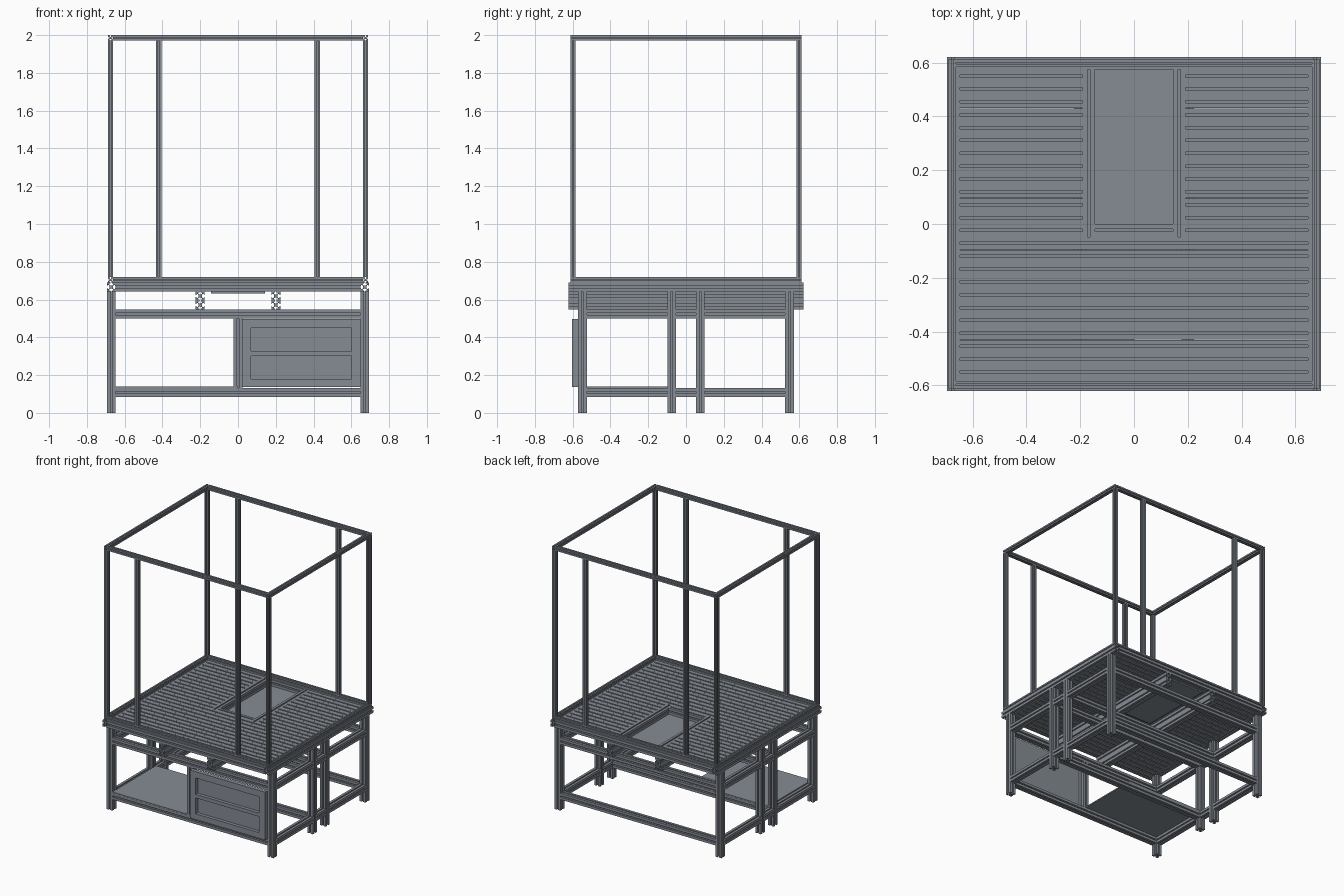
import bpy, bmesh
from mathutils import Matrix, Vector

if "Cube" in bpy.data.objects:
    bpy.data.objects.remove(bpy.data.objects["Cube"])

U = 0.0475      # heavy profile width
T = 0.0285      # light profile width

# dark steel grey for every part
METAL = bpy.data.materials.new("dark_grey_metal")
METAL.diffuse_color = (0.24, 0.265, 0.30, 1)
METAL.use_nodes = True
METAL.node_tree.nodes["Principled BSDF"].inputs["Base Color"].default_value = METAL.diffuse_color


def slot_profile():
    # one side of a slotted square profile (half width 1), turned four times
    side = [(1, -1), (1, -.2), (.8, -.2), (.8, -.45), (.6, -.45), (.38, -.22),
            (.38, .22), (.6, .45), (.8, .45), (.8, .2), (1, .2)]
    pts = []
    for c, s in ((1, 0), (0, 1), (-1, 0), (0, -1)):
        pts += [(x * c - y * s, x * s + y * c) for x, y in side]
    return pts


PROFILE = slot_profile()


def beam(name, axis, a, b, p, q, w=U):
    """Slotted beam along an axis from a to b; p, q are the two other coordinates in x, y, z order."""
    bm = bmesh.new()

    def place(u, v, t):
        u, v = p + u * w / 2, q + v * w / 2
        return {'x': (t, u, v), 'y': (u, t, v), 'z': (u, v, t)}[axis]

    lo = [bm.verts.new(place(u, v, a)) for u, v in PROFILE]
    hi = [bm.verts.new(place(u, v, b)) for u, v in PROFILE]
    n = len(lo)
    bm.faces.new(lo)
    bm.faces.new(hi)
    for i in range(n):
        j = (i + 1) % n
        bm.faces.new((lo[i], lo[j], hi[j], hi[i]))
    bmesh.ops.recalc_face_normals(bm, faces=bm.faces)
    return finish(name, bm)


def box(name, x0, x1, y0, y1, z0, z1):
    bm = bmesh.new()
    lo, hi = Vector((x0, y0, z0)), Vector((x1, y1, z1))
    m = Matrix.Translation((lo + hi) / 2) @ Matrix.Diagonal((*(hi - lo), 1))
    bmesh.ops.create_cube(bm, size=1, matrix=m)
    return finish(name, bm)


def finish(name, bm):
    me = bpy.data.meshes.new(name)
    bm.to_mesh(me)
    bm.free()
    me.materials.append(METAL)
    ob = bpy.data.objects.new(name, me)
    bpy.context.collection.objects.link(ob)
    return ob


LX, LEG_Y = 0.671, (-0.549, -0.0755, 0.0755, 0.549)
IN_X = LX - U / 2           # inner side of the legs
TOP = 0.69 - U              # underside of the table top
TZ = TOP + U / 2
RAIL_Z, LOW_Z = TOP - 2.5 * U, 0.108
EY = 0.621 - U / 2          # table edge beams

# lower stands: legs, side rails
for s in (-1, 1):
    for y in LEG_Y:
        beam("leg", 'z', 0, TOP, s * LX, y)
    for y0, y1 in zip(LEG_Y, LEG_Y[1:]):
        beam("side_upper_rail", 'y', y0 + U / 2, y1 - U / 2, s * LX, RAIL_Z)
        beam("side_lower_rail", 'y', y0 + U / 2, y1 - U / 2, s * LX, LOW_Z)

# cross rails of the stands
for y in LEG_Y:
    beam("upper_cross_rail", 'x', -IN_X, IN_X, y, RAIL_Z)
    if y != LEG_Y[2]:
        beam("lower_cross_rail", 'x', -IN_X, IN_X, y, LOW_Z)

# shelf and the post beside the drawers
box("shelf", -IN_X, 0, -0.572, -0.053, 0.1317, 0.141)
beam("drawer_post", 'z', LOW_Z + U / 2, RAIL_Z - U / 2, 0, LEG_Y[0])

# drawer front with two recesses
front = box("drawer_front", 0.021, 0.648, -0.604, -0.573, 0.137, 0.498)
for z0, z1 in ((0.18, 0.30), (0.327, 0.45)):
    cutter = box("recess_cutter", 0.07, 0.60, -0.63, -0.579, z0, z1)
    cutter.hide_render = True
    mod = front.modifiers.new("recess", 'BOOLEAN')
    mod.operation, mod.solver, mod.object = 'DIFFERENCE', 'EXACT', cutter
    bpy.context.view_layer.objects.active = front
    bpy.ops.object.modifier_apply(modifier=mod.name)
    bpy.data.objects.remove(cutter)

# doubled bearers under the table top
for x in (-0.2, 0.2):
    for k in (0.5, 1.5):
        beam("bearer", 'y', -0.621, 0.621, x, TOP - k * U)

# table top edge
for s in (-1, 1):
    beam("table_side_beam", 'y', -0.621, 0.621, s * LX, TZ)
    beam("table_edge_beam", 'x', -IN_X, IN_X, s * EY, TZ)

# table top slats: eleven full width in front, thirteen split around the opening
y_in, x_open = EY - U / 2, 0.192
pitch = 2 * y_in / 24
y_open = -y_in + 11 * pitch
for i in range(24):
    y = -y_in + (i + .5) * pitch
    if i < 11:
        beam("front_slat", 'x', -IN_X, IN_X, y, TZ)
    else:
        beam("left_slat", 'x', -IN_X, -x_open, y, TZ)
        beam("right_slat", 'x', x_open, IN_X, y, TZ)

# opening frame and sunken panel
for s in (-1, 1):
    beam("opening_side", 'y', y_open, y_in, s * (x_open - U / 2), TZ)
beam("opening_end", 'x', -x_open + U, x_open - U, y_open + U / 2, TZ)
box("sunken_panel", -0.144, 0.144, y_open + U, y_in, 0.633, TOP)

# upper cage
CX, CY, Z0, Z1 = 0.675, 0.598, 0.69 + T / 2, 2 - T / 2
for s in (-1, 1):
    for z in (Z0, Z1):
        beam("cage_side_beam", 'y', -CY - T / 2, CY + T / 2, s * CX, z, T)
        beam("cage_cross_beam", 'x', -CX + T / 2, CX - T / 2, s * CY, z, T)
    for x in (-CX, -0.42, 0.42, CX):
        beam("cage_post", 'z', Z0 + T / 2, Z1 - T / 2, x, s * CY, T)
